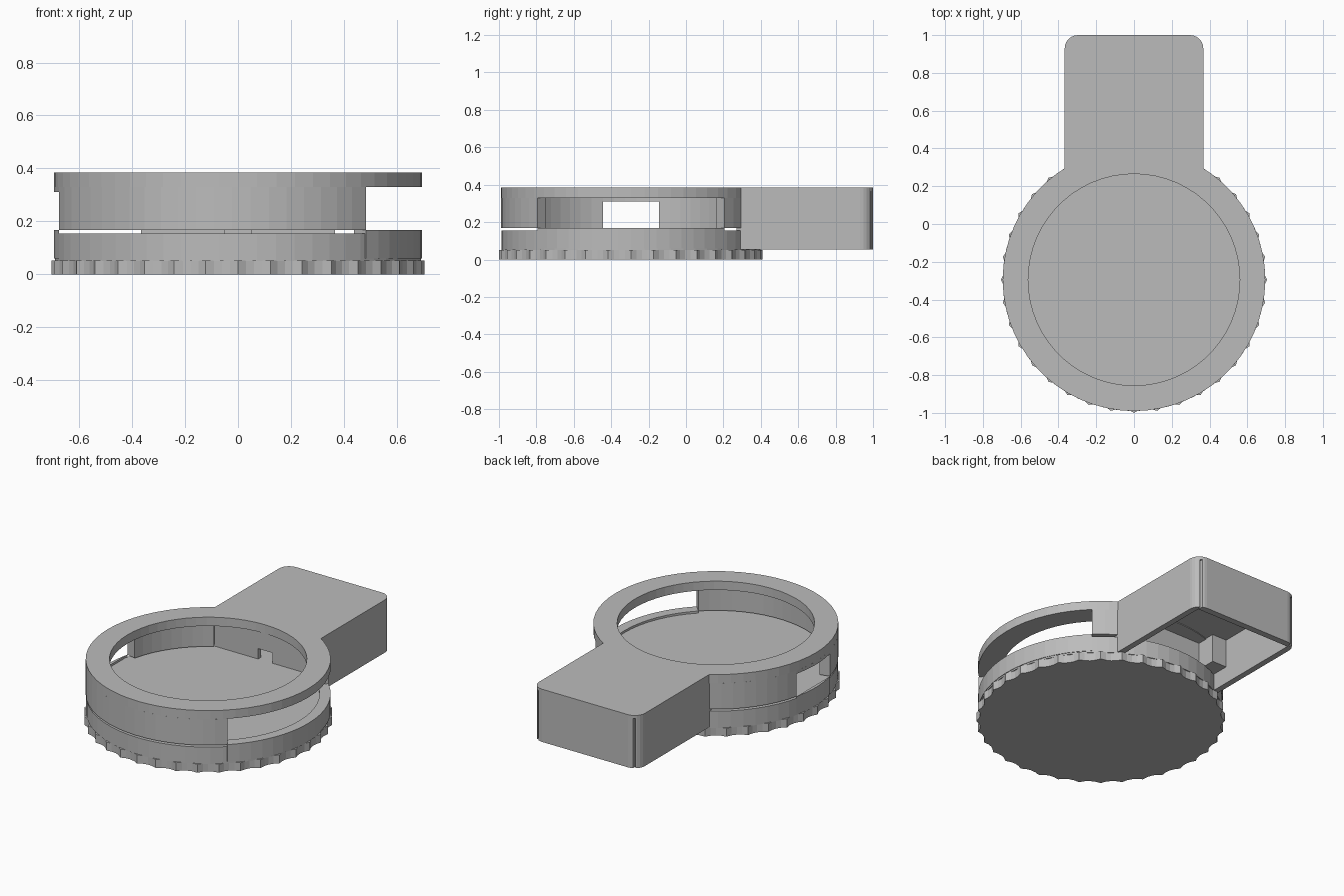
import bpy, bmesh
from math import sin, cos, radians, ceil

cube = bpy.data.objects.get("Cube")
if cube:
    bpy.data.objects.remove(cube)

CY = -0.295          # centre of the round housing
R_OUT, R_WALL, R_LIP = 0.695, 0.632, 0.56
Z_GAP, Z_WALL, Z_LIP, Z_TOP = 0.155, 0.168, 0.33, 0.385

grey = bpy.data.materials.new("plain grey")
grey.use_nodes = True
grey.diffuse_color = (0.5, 0.5, 0.5, 1)
grey.node_tree.nodes["Principled BSDF"].inputs["Base Color"].default_value = (0.5, 0.5, 0.5, 1)


def finish(name, bm):
    bmesh.ops.recalc_face_normals(bm, faces=bm.faces)
    mesh = bpy.data.meshes.new(name)
    bm.to_mesh(mesh)
    bm.free()
    mesh.materials.append(grey)
    obj = bpy.data.objects.new(name, mesh)
    bpy.context.collection.objects.link(obj)
    return obj


def prism(name, outline, z0, z1):
    """Extrude a flat outline from z0 to z1."""
    bm = bmesh.new()
    face = bm.faces.new([bm.verts.new((x, y, z0)) for x, y in outline])
    top = bmesh.ops.extrude_face_region(bm, geom=[face])["geom"]
    verts = [v for v in top if isinstance(v, bmesh.types.BMVert)]
    bmesh.ops.translate(bm, verts=verts, vec=(0, 0, z1 - z0))
    return finish(name, bm)


def polar(r, deg, cx=0, cy=CY):
    return cx + r * cos(radians(deg)), cy + r * sin(radians(deg))


def arc_wall(name, a0, a1, r_in, r_out, z0, z1, step=6):
    """Ring section between two angles, closed when it spans a full turn."""
    bm = bmesh.new()
    n = ceil((a1 - a0) / step)
    full = a1 - a0 == 360
    rows = []
    for i in range(n if full else n + 1):
        a = a0 + (a1 - a0) * i / n
        corners = ((r_in, z0), (r_out, z0), (r_out, z1), (r_in, z1))
        rows.append([bm.verts.new((*polar(r, a), z)) for r, z in corners])
    for i in range(n):
        p, q = rows[i], rows[(i + 1) % len(rows)]
        for k in range(4):
            m = (k + 1) % 4
            bm.faces.new((p[k], p[m], q[m], q[k]))
    if not full:
        bm.faces.new(rows[0])
        bm.faces.new(rows[-1])
    return finish(name, bm)


def box(name, x0, x1, y0, y1, z0, z1):
    return prism(name, [(x0, y0), (x1, y0), (x1, y1), (x0, y1)], z0, z1)


def cut(target, cutter):
    cutter.hide_render = True
    mod = target.modifiers.new("cut", "BOOLEAN")
    mod.operation = "DIFFERENCE"
    mod.solver = "EXACT"
    mod.object = cutter
    bpy.context.view_layer.objects.active = target
    bpy.ops.object.modifier_apply(modifier=mod.name)
    bpy.data.objects.remove(cutter)


# Fluted knob: shallow scallops between thirty-six ridges
knob = []
for i in range(36 * 4):
    t = (i % 4) / 4
    knob.append(polar(0.705 - 0.08 * t * (1 - t), 2.5 * i))
prism("fluted_knob", knob, 0, 0.052)

# Round base plate on the knob
prism("base_plate", [polar(0.692, a) for a in range(0, 360, 6)], 0.05, Z_GAP)

# Raised sill under the wide window, and the small segment opposite
arc_wall("wide_window_sill", -46, 46, R_WALL, R_OUT, 0.06, Z_WALL)
prism("small_window_sill", [polar(R_OUT, 180 + a) for a in (-13.7, -7, 0, 7, 13.7)], 0.06, Z_WALL)

# Upper wall, broken by the windows and the handle
for name, a0, a1 in (("right_back_wall", 46, 58),
                     ("left_back_wall", 122, 166.3),
                     ("front_wall", 193.7, 314)):
    arc_wall(name, a0, a1, R_WALL, R_OUT, Z_WALL, Z_LIP)
arc_wall("small_window_lintel", 166.3, 193.7, R_WALL, R_OUT, 0.31, Z_LIP)

# Overhanging top lip
arc_wall("top_lip", 0, 360, R_LIP, R_OUT, Z_LIP, Z_TOP)

# Handle housing with rounded rear corners, hollow and open below
W, RC = 0.367, 0.07
outline = [(-W, 0.27), (W, 0.27)]
outline += [polar(RC, a, W - RC, 1 - RC) for a in range(0, 91, 15)]
outline += [polar(RC, a, RC - W, 1 - RC) for a in range(90, 181, 15)]
handle = prism("handle_housing", outline, 0.055, Z_TOP)
cut(handle, box("cavity", -0.33, 0.33, 0.3, 0.96, 0, 0.335))
cut(handle, box("cable_hole", -0.05, 0.05, 0.2, 0.34, 0.1, 0.22))
for side in (-1, 1):
    x = side * 0.333
    cut(handle, box("slit", x - 0.006, x + 0.006, 0.972, 1.1, 0, 0.365))

# Posts inside the handle
for side, name in ((-1, "right_post"), (1, "left_post")):
    x = side * 0.28
    box(name, x - 0.05, x + 0.05, 0.3, 0.42, 0.16, 0.34)
